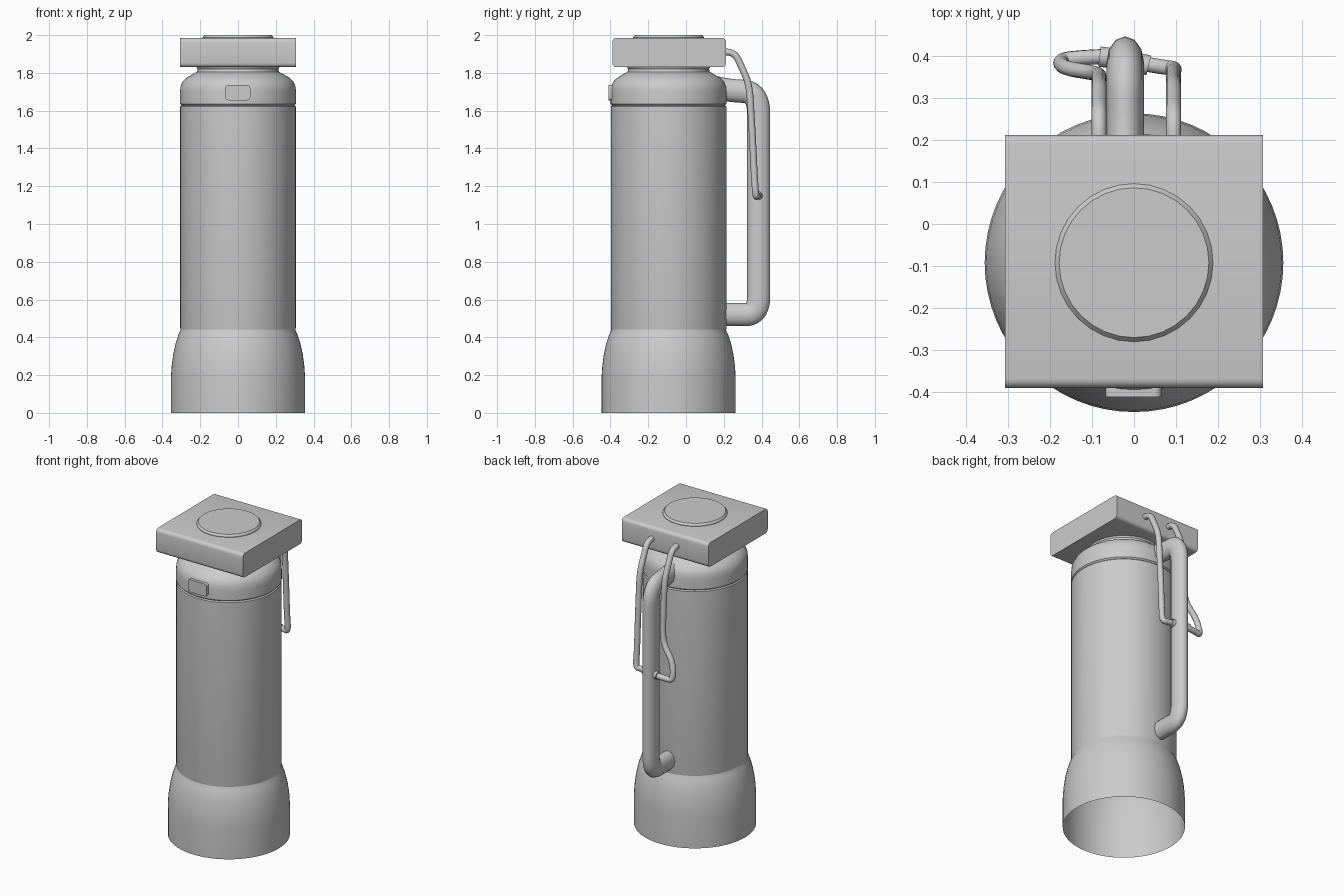
import bpy, bmesh, math
from mathutils import Vector

if "Cube" in bpy.data.objects:
    bpy.data.objects.remove(bpy.data.objects["Cube"])

CY = -0.092  # y of the bottle axis


def finish(name, bm, angle=35):
    bmesh.ops.recalc_face_normals(bm, faces=bm.faces[:])
    me = bpy.data.meshes.new(name)
    bm.to_mesh(me)
    bm.free()
    ob = bpy.data.objects.new(name, me)
    bpy.context.collection.objects.link(ob)
    smooth(ob, angle)
    return ob


def smooth(ob, angle):
    bpy.ops.object.select_all(action='DESELECT')
    ob.select_set(True)
    bpy.context.view_layer.objects.active = ob
    bpy.ops.object.shade_smooth_by_angle(angle=math.radians(angle))


def lathe(name, profile, n=64, cap_top=False):
    bm = bmesh.new()
    rings = []
    for r, z in profile:
        rings.append([bm.verts.new((r * math.cos(2 * math.pi * i / n),
                                    CY + r * math.sin(2 * math.pi * i / n), z)) for i in range(n)])
    for a, b in zip(rings, rings[1:]):
        for i in range(n):
            j = (i + 1) % n
            bm.faces.new((a[i], a[j], b[j], b[i]))
    if cap_top:
        bm.faces.new(rings[-1])
    return finish(name, bm)


def box(name, lo, hi, axis, radius, segs=4):
    # box whose edges parallel to one axis are rounded
    bm = bmesh.new()
    bmesh.ops.create_cube(bm, size=1)
    for v in bm.verts:
        v.co = Vector([(lo[k] + hi[k]) / 2 + v.co[k] * (hi[k] - lo[k]) for k in range(3)])
    edges = [e for e in bm.edges
             if abs((e.verts[0].co - e.verts[1].co).normalized()[axis]) > 0.9]
    bmesh.ops.bevel(bm, geom=edges, offset=radius, segments=segs, profile=0.5, affect='EDGES')
    return finish(name, bm)


def tube(name, pts, radius, squash=1.0, x=0.0):
    cu = bpy.data.curves.new(name, 'CURVE')
    cu.dimensions = '3D'
    cu.bevel_depth = radius
    cu.bevel_resolution = 4
    cu.use_fill_caps = True
    cu.resolution_u = 8
    sp = cu.splines.new('NURBS')
    sp.points.add(len(pts) - 1)
    for p, co in zip(sp.points, pts):
        p.co = (*co, 1)
    sp.order_u = 3
    sp.use_endpoint_u = True
    ob = bpy.data.objects.new(name, cu)
    bpy.context.collection.objects.link(ob)
    ob.location.x = x
    ob.scale.x = squash
    bpy.ops.object.select_all(action='DESELECT')
    ob.select_set(True)
    bpy.context.view_layer.objects.active = ob
    bpy.ops.object.convert(target='MESH')
    smooth(bpy.context.view_layer.objects.active, 45)


# flared base, open underneath
lathe("base", [(0.355, 0), (0.355, 0.19), (0.351, 0.25), (0.343, 0.31), (0.331, 0.365),
               (0.315, 0.415), (0.307, 0.43), (0.303, 0.445)])
# main cylinder
lathe("body", [(0.303, 0.435), (0.306, 0.45), (0.306, 1.622), (0.299, 1.628)])
# collar, rounded shoulder and neck
lathe("shoulder", [(0.299, 1.628), (0.307, 1.636), (0.307, 1.70), (0.304, 1.73), (0.292, 1.755),
                   (0.27, 1.776), (0.24, 1.793), (0.217, 1.806), (0.214, 1.82), (0.222, 1.835)])
# square lid with a low round button
box("lid", (-0.307, -0.39, 1.83), (0.307, 0.212, 1.985), 0, 0.022)
lathe("lid_button", [(0.188, 1.98), (0.188, 1.988), (0.178, 2.0)], 32, cap_top=True)
# front badge plate
box("front_plate", (-0.068, -0.411, 1.655), (0.065, -0.38, 1.735), 1, 0.015)

# carrying handle
tube("handle", [(0, 0.12, 1.73), (0, 0.22, 1.705), (0, 0.385, 1.70), (0, 0.385, 1.46),
                (0, 0.385, 0.72), (0, 0.385, 0.52), (0, 0.25, 0.522), (0, 0.17, 0.522)],
     0.061, 0.73, -0.021)

# two cords from the lid down to the handle
drop = [(0.20, 1.91), (0.255, 1.915), (0.295, 1.83), (0.335, 1.74), (0.345, 1.58), (0.355, 1.40)]
tube("cord_right", [(0.094, y, z) for y, z in drop] +
     [(0.094, 0.362, 1.25), (0.097, 0.37, 1.145), (0.06, 0.374, 1.15), (0.0, 0.385, 1.15)], 0.018)
tube("cord_left", [(-0.083, y, z) for y, z in drop] +
     [(-0.10, 0.36, 1.33), (-0.165, 0.37, 1.25), (-0.18, 0.388, 1.14),
      (-0.13, 0.396, 1.145), (-0.03, 0.40, 1.15)], 0.018)
# small bosses where the cords meet the handle
tube("cord_boss", [(-0.082, 0.398, 1.15), (-0.02, 0.39, 1.15), (0.035, 0.377, 1.15)], 0.024)
